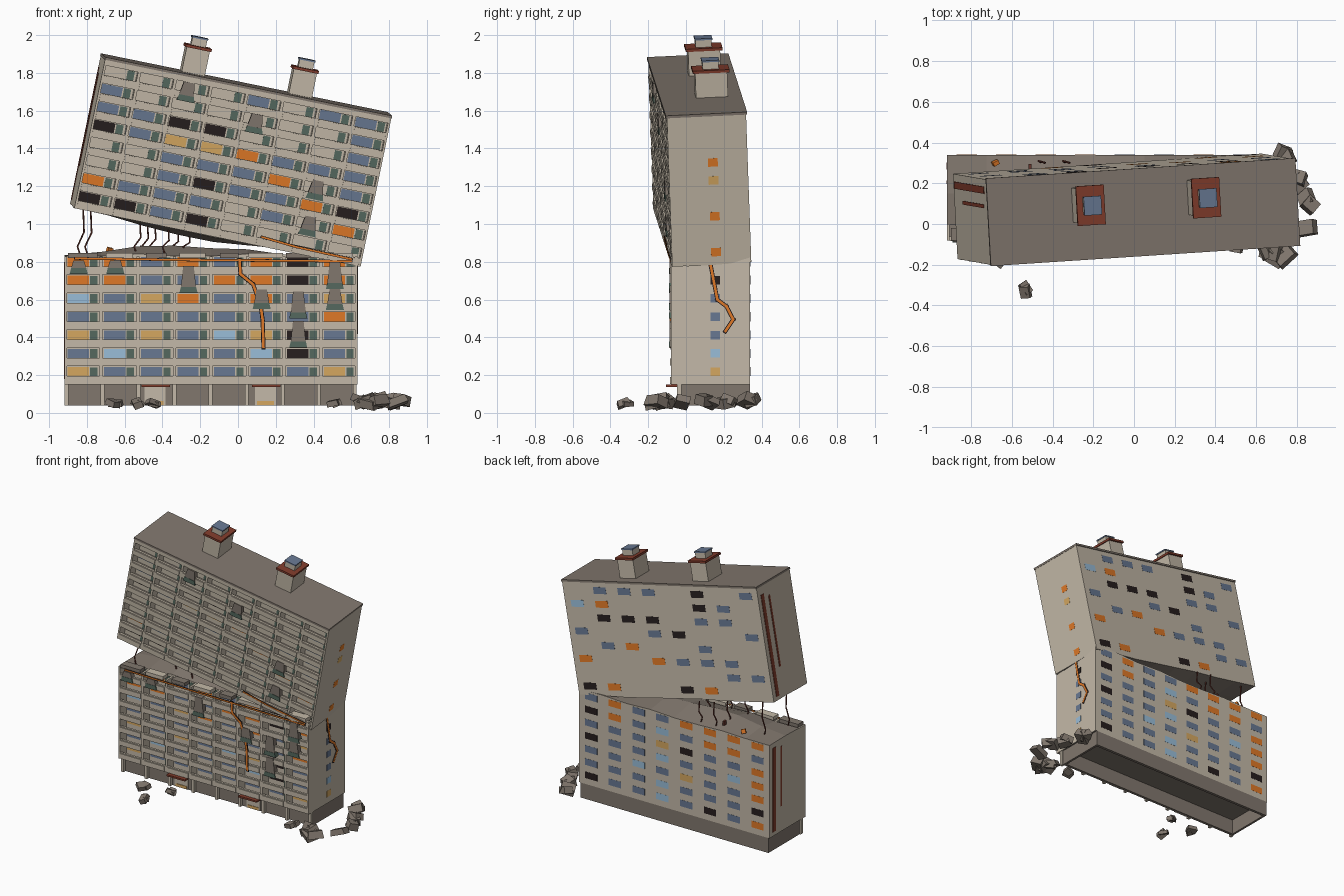
import bpy, bmesh, math, random
from mathutils import Matrix, Vector, Euler

random.seed(4)
old = bpy.data.objects.get("Cube")
if old:
    bpy.data.objects.remove(old, do_unlink=True)

COLOURS = {
    "beige_wall": (0.55, 0.485, 0.392), "concrete": (0.22, 0.185, 0.155),
    "blue_glass": (0.138, 0.188, 0.287), "pale_glass": (0.32, 0.51, 0.69),
    "warm_glass": (0.665, 0.39, 0.118), "fire_orange": (0.74, 0.19, 0.02),
    "burnt_black": (0.02, 0.013, 0.013), "door_green": (0.091, 0.141, 0.114),
    "brick_red": (0.22, 0.045, 0.025), "rusty_steel": (0.13, 0.035, 0.025)}
MATS = {}
for mname, rgb in COLOURS.items():
    m = bpy.data.materials.new(mname)
    m.use_nodes = True
    m.diffuse_color = (*rgb, 1)
    m.node_tree.nodes["Principled BSDF"].inputs["Base Color"].default_value = (*rgb, 1)
    MATS[mname] = m
NAMES = list(COLOURS)
GLASS = {"B": "blue_glass", "L": "pale_glass", "T": "warm_glass",
         "O": "fire_orange", "K": "burnt_black"}


def finish(name, bm, frame=Matrix()):
    bmesh.ops.recalc_face_normals(bm, faces=bm.faces)
    me = bpy.data.meshes.new(name)
    bm.to_mesh(me)
    bm.free()
    for n in NAMES:
        me.materials.append(MATS[n])
    ob = bpy.data.objects.new(name, me)
    ob.matrix_world = frame
    bpy.context.collection.objects.link(ob)


def boxes(name, items, frame=Matrix()):
    """One object from (colour, centre, size, [top taper], [rotation]) boxes."""
    bm = bmesh.new()
    for colour, centre, size, *extra in items:
        taper = extra[0] if extra else 1
        turn = extra[1].to_matrix().to_4x4() if len(extra) > 1 else Matrix()
        before = set(bm.faces)
        verts = bmesh.ops.create_cube(bm, size=1)["verts"]
        for v in verts:
            if v.co.z > 0:
                v.co.x *= taper
        bmesh.ops.transform(bm, verts=verts,
                            matrix=Matrix.Translation(centre) @ turn @ Matrix.Diagonal((*size, 1)))
        for f in set(bm.faces) - before:
            f.material_index = NAMES.index(colour)
    finish(name, bm, frame)


def bar(name, points, radius):
    cu = bpy.data.curves.new(name, "CURVE")
    cu.dimensions = "3D"
    cu.bevel_depth, cu.bevel_resolution, cu.use_fill_caps = radius, 0, True
    sp = cu.splines.new("POLY")
    sp.points.add(len(points) - 1)
    for p, co in zip(sp.points, points):
        p.co = (*co, 1)
    cu.materials.append(MATS["rusty_steel"])
    bpy.context.collection.objects.link(bpy.data.objects.new(name, cu))


def crack(name, points, width, frame):
    """Flat glowing strip with a black border, drawn in the frame's xz plane."""
    items = []
    for (x0, z0), (x1, z1) in zip(points, points[1:]):
        mid = ((x0 + x1) / 2, 0, (z0 + z1) / 2)
        size, turn = math.hypot(x1 - x0, z1 - z0), Euler((0, -math.atan2(z1 - z0, x1 - x0), 0))
        items.append(("burnt_black", mid, (size + width, 0.004, width), 1, turn))
        items.append(("fire_orange", mid, (size + width * 0.4, 0.008, width * 0.6), 1, turn))
    boxes(name, items, frame)


HALF, DEPTH, RECESS, FLOOR, BAYS = 0.775, 0.42, 0.075, 0.097, 8
BAY = 2 * HALF / BAYS
PANE = 0.002


def broken_block(name, flat, broken, bulge, frame):
    """Solid body whose broken end is a ragged, bulging surface."""
    bm = bmesh.new()
    rings = []
    for i in range(BAYS + 1):
        x = -HALF + BAY * i
        rag = lambda: broken + random.uniform(-0.008, 0.008)
        mid = bulge * math.sin(math.pi * min(1, 0.12 + i / BAYS)) ** 2
        rings.append([bm.verts.new(p) for p in (
            (x, RECESS, flat), (x, RECESS, rag()), (x, DEPTH * 0.55, rag() + mid),
            (x, DEPTH, rag()), (x, DEPTH, flat))])
    for a, b in zip(rings, rings[1:]):
        for k in range(5):
            f = bm.faces.new((a[k], a[(k + 1) % 5], b[(k + 1) % 5], b[k]))
            f.material_index = 1 if k in (1, 2, 4) else 0
    bm.faces.new(rings[0])
    bm.faces.new(rings[-1])
    finish(name, bm, frame)


def facade(prefix, front, back, side, frame):
    """Balconies, windows, doors and wall stripes of one block."""
    floors = len(front)
    top = floors * FLOOR
    frames, panes = [], []
    for s in (-1, 1):
        frames.append(("beige_wall", (s * (HALF - 0.006), RECESS / 2, top / 2), (0.012, RECESS, top)))
    for c in range(1, BAYS):
        frames.append(("beige_wall", (-HALF + BAY * c, RECESS / 2 + 0.002, top / 2),
                       (0.016, RECESS - 0.004, top)))
    for r in range(floors):
        z = (floors - 1 - r) * FLOOR
        frames.append(("concrete", (0, RECESS / 2 + 0.003, z + 0.005), (2 * HALF - 0.02, RECESS - 0.006, 0.008)))
        frames.append(("beige_wall", (0, 0.01, z + 0.022), (2 * HALF - 0.02, 0.016, 0.044)))
        for c in range(BAYS):
            x = -HALF + BAY * c
            frames.append(("beige_wall", (x + BAY / 2, 0, z + 0.022), (0.168, 0.008, 0.036)))
            panes.append(("door_green", (x + 0.154, RECESS, z + 0.048), (0.038, PANE, 0.086)))
            if front[r][c] in GLASS:
                panes.append((GLASS[front[r][c]], (x + 0.072, RECESS, z + 0.067), (0.112, PANE, 0.05)))
            if back[r][c] in GLASS:
                panes.append((GLASS[back[r][c]], (HALF - BAY * (c + 0.5), DEPTH, z + 0.068),
                              (0.1, PANE, 0.048)))
        if side[r] in GLASS:
            panes.append((GLASS[side[r]], (HALF, 0.235, z + 0.068), (PANE, 0.052, 0.045)))
    boxes(prefix + "_balconies", frames, frame)
    boxes(prefix + "_windows", panes, frame)
    boxes(prefix + "_side_stripes", [
        ("brick_red", (-HALF, 0.365, top / 2), (0.006, 0.035, top - 0.06)),
        ("brick_red", (-HALF, 0.285, top * 0.6), (0.006, 0.018, top * 0.65))], frame)


def screens(name, spots, frame):
    """Tapered grey panels with a green foot, standing in some balconies."""
    items = []
    for c, z, h in spots:
        x = -HALF + BAY * (c + 0.385)
        items.append(("door_green", (x, 0.01, z + 0.016), (0.096, 0.04, 0.032), 0.84))
        items.append(("concrete", (x, 0.01, z + 0.032 + h / 2), (0.08, 0.036, h), 0.7))
    boxes(name, items, frame)


# Lower block
lower = Matrix.Translation((-0.143, -0.08, 0.15))
broken_block("lower_body", 0, 0.685, 0.05, lower)
facade("lower",
       ["OOBOBOKO", "OOBBOOKO", "LBTOBOBT", "BBBBBBBO", "TBTBLTKB", "BLBBBLKB", "TBBBBBBT"],
       ["BOBBOOOO", "KOBLBOOB", "BBBTKBBO", "KBBLBBLO", "BBLBTBBO", "BBBLBBBK", "KBBLBKBO"],
       ".KBBBLT", lower)
screens("lower_screens", [(3, 0.485, 0.11), (0, 0.585, 0.04), (1, 0.585, 0.04), (6, 0.195, 0.11),
                          (6, 0.35, 0.11), (7, 0.395, 0.08), (7, 0.505, 0.11), (5, 0.4, 0.07)], lower)
boxes("broken_rim", [("beige_wall" if i % 2 else "concrete",
                      (-HALF + BAY * (i + 0.5), 0.03, 0.684), (random.uniform(0.09, 0.19), 0.06, 0.026))
                     for i in range(BAYS)], lower)
boxes("stranded_furniture", [
    ("fire_orange", (-0.68, 0.30, 0.86), (0.03, 0.02, 0.03), 1, Euler((0.3, 0.2, 0.5))),
    ("rusty_steel", (-0.51, 0.28, 0.87), (0.015, 0.03, 0.03))])

# Upper block, leaning and twisted
ax = Vector((0.977, 0.064, -0.2)).normalized()
az = ax.cross(Vector((-0.07, 0.995, 0.05))).normalized()
ay = az.cross(ax)
origin = Vector((0.057, -0.157, 1.728)) - az * 0.817 + ay * 0.006
upper = Matrix((ax, ay, az)).transposed().to_4x4()
upper.translation = origin
broken_block("upper_body", 0.807, 0.002, -0.035, upper)
facade("upper",
       ["....B.BB", "B......B", "BBKK...B", "KBTTOBBB", "..BBBO.B", "..BKBBOK", "OBBB.B.O", "KKBK...."],
       [".BBB.K.B", "LO...KB.", ".KKK.BB.", "B..BK..B", ".BO..B..", "O..OBBB.", "......BB", "KO..KO.."],
       "..OT.O.O", upper)
screens("upper_screens", [(2, 0.672, 0.07), (4, 0.58, 0.07), (6, 0.3, 0.07), (6, 0.105, 0.07)], upper)
boxes("roof", [
    ("concrete", (0, DEPTH / 2, 0.81), (2 * HALF + 0.004, DEPTH + 0.012, 0.014)),
    ("beige_wall", (0, RECESS / 2, 0.789), (2 * HALF, RECESS, 0.03))], upper)
for side, x in (("right", -0.29), ("left", 0.29)):
    boxes(side + "_roof_vent", [
        ("beige_wall", (x, 0.267, 0.882), (0.125, 0.17, 0.14)),
        ("brick_red", (x, 0.267, 0.957), (0.14, 0.195, 0.015)),
        ("beige_wall", (x, 0.267, 0.984), (0.08, 0.085, 0.04)),
        ("blue_glass", (x, 0.267, 1.008), (0.088, 0.093, 0.009))], upper)

# Ground floor: hollow walls, columns and two entrances
ground = [("concrete", (-0.145, -0.015, 0.095), (1.53, 0.02, 0.11)),
          ("concrete", (-0.145, 0.33, 0.095), (1.53, 0.02, 0.11))]
for s in (-1, 1):
    ground.append(("concrete", (-0.145 + s * 0.757, 0.157, 0.095), (0.016, 0.364, 0.11)))
for c in range(BAYS + 1):
    ground.append(("beige_wall", (-0.145 + (c - 4) * BAY * 0.985, -0.036, 0.095), (0.02, 0.024, 0.11)))
for x in (-0.435, 0.15):
    ground += [("brick_red", (x, -0.065, 0.143), (0.15, 0.08, 0.012)),
               ("beige_wall", (x - 0.005, -0.026, 0.088), (0.11, 0.008, 0.096)),
               ("warm_glass", (x - 0.005, -0.031, 0.053), (0.09, 0.006, 0.02))]
boxes("ground_floor", ground)

# Glowing cracks
front_plane = Matrix.Translation((0, -0.0835, 0))
crack("front_crack", [(0.008, 0.81), (0.013, 0.735), (0.08, 0.68), (0.119, 0.575),
                      (0.13, 0.495), (0.135, 0.347)], 0.022, front_plane)
crack("rim_crack", [(-0.86, 0.818), (-0.3, 0.81), (0.6, 0.803)], 0.014, front_plane)
crack("side_crack", [(0.129, 0.79), (0.145, 0.707), (0.166, 0.6), (0.214, 0.564),
                     (0.25, 0.495), (0.208, 0.432)], 0.022,
      Matrix.Translation((0.632, 0, 0)) @ Matrix.Rotation(math.pi / 2, 4, "Z"))
crack("upper_crack", [(0.23, 0.05), (0.42, 0.035), (0.72, 0.03)], 0.014,
      upper @ Matrix.Translation((0, -0.005, 0)))

# Torn reinforcement bars across the gap
for i, (x, y) in enumerate([(-0.83, 0.0), (-0.79, 0.22), (-0.53, 0.05), (-0.49, 0.2),
                            (-0.45, 0.3), (-0.38, 0.02), (-0.27, 0.12), (-0.33, 0.3)]):
    high = 1.07 - (x + 0.85) * 0.2
    bar(f"torn_bar_{i}", [(x, y, 0.82), (x - 0.02, y + 0.01, 0.88), (x + 0.015, y, (0.85 + high) / 2),
                          (x + 0.01, y, high + 0.02)], 0.005)

# Rubble around the base
rubble = []
for x, y, spread, count in ((0.82, 0.22, 0.02, 2), (0.85, 0.1, 0.03, 2), (0.85, -0.03, 0.01, 1),
                            (0.74, -0.13, 0.05, 3), (0.67, -0.14, 0.03, 3), (0.73, 0.34, 0.02, 2),
                            (-0.55, -0.33, 0.03, 2), (-0.64, -0.17, 0.03, 2),
                            (-0.47, -0.13, 0.03, 2), (0.52, -0.1, 0.02, 2)):
    big = 1.2 if x > 0.6 else 0.8
    for _ in range(count):
        size = Vector((random.uniform(0.06, 0.1), random.uniform(0.05, 0.08), random.uniform(0.03, 0.045))) * big
        rubble.append(("concrete", (x + random.uniform(-spread, spread), y + random.uniform(-spread, spread),
                                    random.uniform(0.05, 0.07 if big > 1 else 0.052)), size, 0.85,
                       Euler([random.uniform(-0.4, 0.4) for _ in range(2)] + [random.uniform(0, 3)])))
boxes("rubble", rubble)
